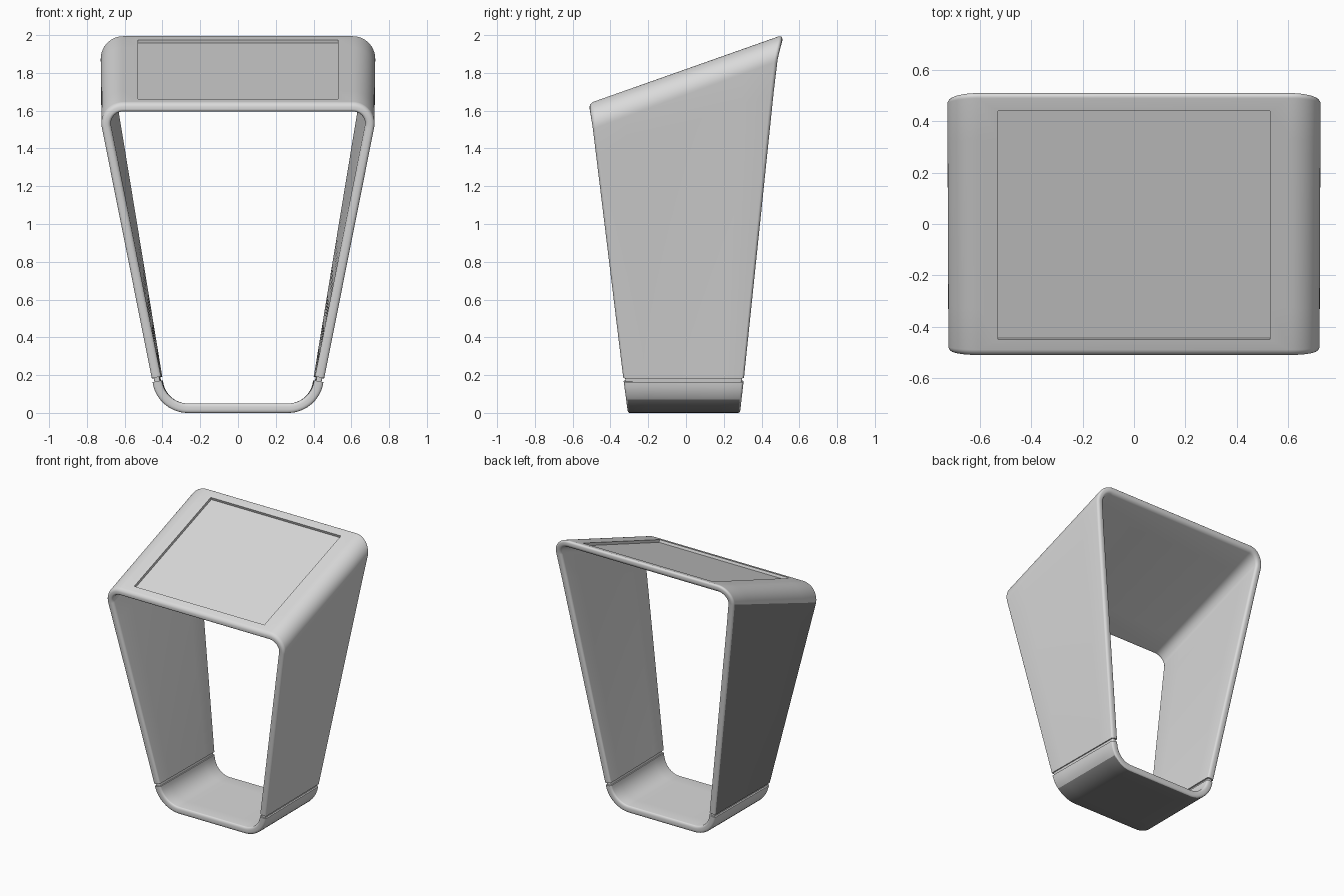
import bpy, bmesh, math
from mathutils import Vector, Matrix

if "Cube" in bpy.data.objects:
    bpy.data.objects.remove(bpy.data.objects["Cube"])


def material(name, v):
    m = bpy.data.materials.new(name)
    m.diffuse_color = (v, v, v, 1)
    m.use_nodes = True
    m.node_tree.nodes["Principled BSDF"].inputs["Base Color"].default_value = m.diffuse_color
    return m


grey = material("light_grey", 0.7)
dark = material("dark_grey", 0.23)

Z_FRONT, Z_BACK = 1.64, 2.0          # height of the sloping top
THICK = 0.05
BASE_END, FRAME_END = 0.163, 0.183   # groove between base and frame


def top_z(s):
    return Z_FRONT + (Z_BACK - Z_FRONT) * s


def side_x(z, s):
    return 0.42 + 0.328 * z / top_z(s)


def depth_y(z, s):
    h = z / top_z(s)
    zf, zb = h * Z_FRONT, h * Z_BACK
    front = -0.31 - 0.122 * zf
    back = 0.288 + 0.104 * zb + 0.22 * max(0, zb - 1.75) ** 2
    return front + (back - front) * s


def line(a, b, n):
    return [a.lerp(b, i / n) for i in range(n + 1)]


def fillet(a, c, b, length, n=14):
    # circular arc rounding corner c
    p0 = c + (a - c).normalized() * length
    p1 = c + (b - c).normalized() * length
    w = math.cos((c - a).angle(b - c) / 2)
    pts = []
    for i in range(n + 1):
        t = i / n
        k0, k1, k2 = (1 - t) ** 2, 2 * w * t * (1 - t), t * t
        pts.append((p0 * k0 + c * k1 + p1 * k2) / (k0 + k1 + k2))
    return pts


def mirrored(pts):
    return pts + [Vector((-p.x, p.y)) for p in reversed(pts)]


def frame_path(s):
    z = top_z(s)
    a, c = Vector((-side_x(FRAME_END, s), FRAME_END)), Vector((-side_x(z, s), z))
    arc = fillet(a, c, Vector((0, z)), 0.14)
    return mirrored(line(a, arc[0], 10)[:-1] + arc)


def base_path(s):
    a, c = Vector((side_x(BASE_END, s), BASE_END)), Vector((side_x(0, s), 0))
    return mirrored([a] + fillet(a, c, Vector((0, 0)), 0.155))


def joint_path(sign):
    def path(s):
        pts = [Vector((sign * side_x(z, s), z)) for z in (0.15, 0.2)]
        return pts if sign < 0 else pts[::-1]
    return path


def section(s0, s1, d0, d1, r, n=6):
    # rounded rectangle: s runs front to back, d goes inward through the wall
    pts = []
    for cs, cd, start in ((s1 - r, d1 - r, 0), (s0 + r, d1 - r, 90),
                          (s0 + r, d0 + r, 180), (s1 - r, d0 + r, 270)):
        for i in range(n + 1):
            a = math.radians(start + 90 * i / n)
            pts.append((cs + r * math.cos(a), cd + r * math.sin(a)))
        if start in (0, 180):
            x0, x1 = (s1 - r, s0 + r) if start == 0 else (s0 + r, s1 - r)
            d = d1 if start == 0 else d0
            pts += [(x0 + (x1 - x0) * k / 6, d) for k in range(1, 6)]
    return pts


def finish(bm, name):
    bmesh.ops.recalc_face_normals(bm, faces=bm.faces)
    me = bpy.data.meshes.new(name)
    bm.to_mesh(me)
    bm.free()
    ob = bpy.data.objects.new(name, me)
    bpy.context.collection.objects.link(ob)
    me.materials.append(grey)
    return ob


def band(name, path, sec):
    bm = bmesh.new()
    columns = []
    for s, d in sec:
        p = path(s)
        col = []
        for i, q in enumerate(p):
            t = (p[min(i + 1, len(p) - 1)] - p[max(i - 1, 0)]).normalized()
            o = q + Vector((t.y, -t.x)) * d
            col.append(bm.verts.new((o.x, depth_y(q.y, s), o.y)))
        columns.append(col)
    for a, b in zip(columns, columns[1:] + columns[:1]):
        for i in range(len(a) - 1):
            bm.faces.new((a[i], a[i + 1], b[i + 1], b[i]))
    bm.faces.new([c[0] for c in columns])
    bm.faces.new([c[-1] for c in columns])
    return finish(bm, name)


def sloped_box(name, low, high):
    # box lying in the plane of the sloping top, low..high along its normal
    ang = math.atan2(Z_BACK - Z_FRONT, 1.02)
    bm = bmesh.new()
    bmesh.ops.create_cube(bm, size=1, matrix=Matrix.Translation((0, -0.005, 1.818))
                          @ Matrix.Rotation(ang, 4, 'X')
                          @ Matrix.Translation((0, 0, (low + high) / 2))
                          @ Matrix.Diagonal((1.06, 0.944, high - low, 1)))
    return finish(bm, name)


def smooth(ob):
    bpy.ops.object.select_all(action='DESELECT')
    ob.select_set(True)
    bpy.context.view_layer.objects.active = ob
    bpy.ops.object.shade_smooth_by_angle(angle=math.radians(35))


def paint_dark(ob, rule):
    ob.data.materials.append(dark)
    slot = len(ob.data.materials) - 1
    for f in ob.data.polygons:
        if abs(f.normal.y) < 0.3 and rule(f.center, f.normal):
            f.material_index = slot


# Main frame, lower base and the recessed joints between them
rim = section(0, 1, 0, THICK, 0.02)
frame = band("frame", frame_path, rim)
base = band("base", base_path, rim)
strip = section(0.015, 0.985, 0.01, THICK - 0.01, 0.01)
for side, sign in (("left", -1), ("right", 1)):
    smooth(band(side + "_joint", joint_path(sign), strip))

# Screen recess cut into the sloping top
cutter = sloped_box("screen_cutter", -0.022, 0.08)
cutter.hide_render = True
cut = frame.modifiers.new("recess", 'BOOLEAN')
cut.operation = 'DIFFERENCE'
cut.solver = 'EXACT'
cut.object = cutter
bpy.context.view_layer.objects.active = frame
bpy.ops.object.modifier_apply(modifier=cut.name)
bpy.data.objects.remove(cutter)
smooth(frame)
smooth(base)

# Dark outer left wall and dark underside of the base
paint_dark(frame, lambda c, n: c.x < -0.3 and n.x < -0.9 and n.z < -0.05)
paint_dark(base, lambda c, n: n.z < -0.65 and c.z < 0.1)

# Screen plate on the floor of the recess
sloped_box("screen", -0.026, -0.019)
